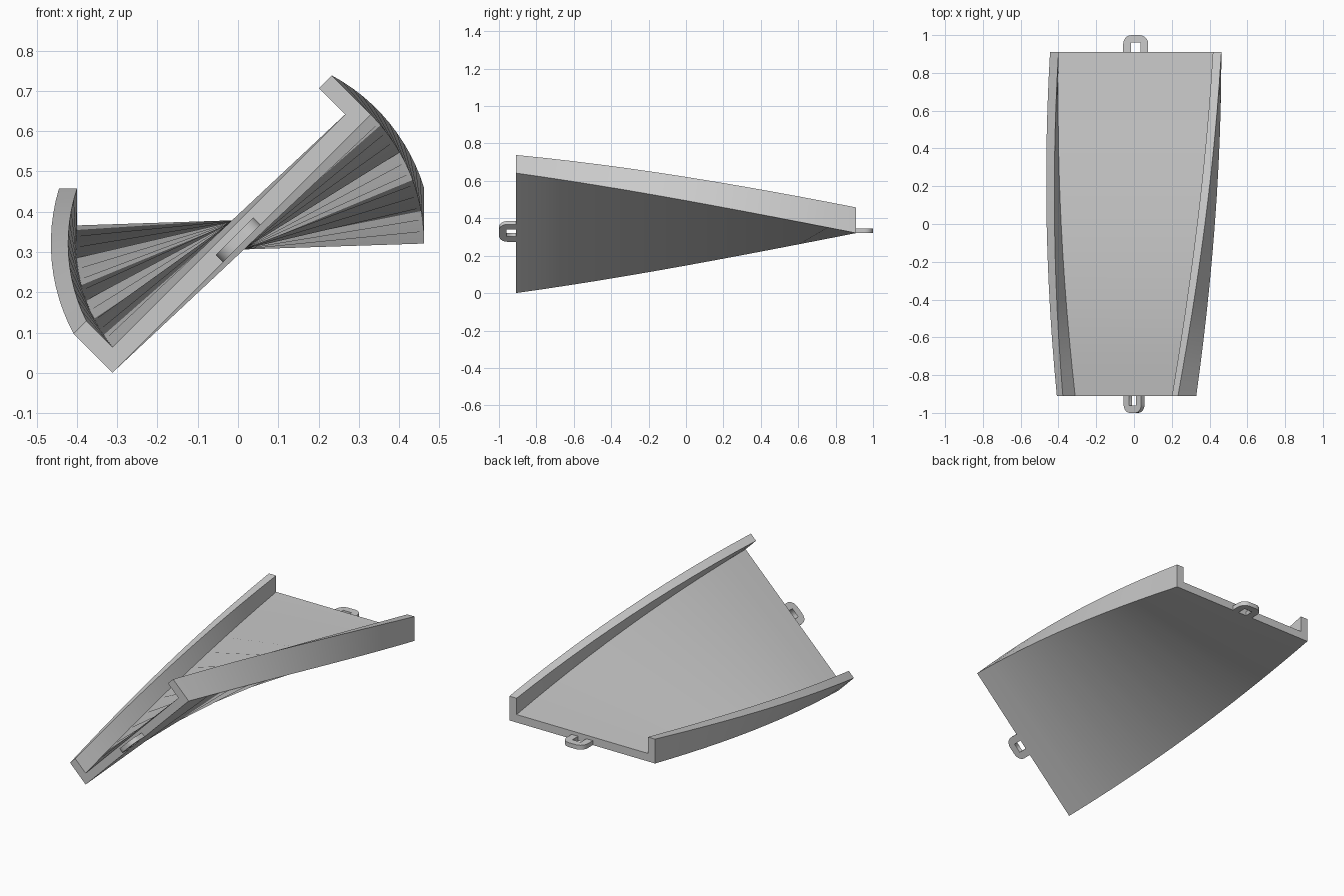
import bpy, bmesh
from math import sin, cos, pi, radians

if "Cube" in bpy.data.objects:
    bpy.data.objects.remove(bpy.data.objects["Cube"])

CX, CZ = 0.009, 0.321      # twist axis: centre of the channel underside
HALF, LEN = 0.4535, 0.91   # half width, half length
TWIST = radians(45)
STEPS = 12


def place(u, y, w, a):
    """Section point (u across, w up) turned by a around the twist axis."""
    return (CX + u * cos(a) - w * sin(a), y, CZ + u * sin(a) + w * cos(a))


def loft(name, rings):
    """Skin closed rings of points and cap both ends."""
    bm = bmesh.new()
    vs = [[bm.verts.new(p) for p in r] for r in rings]
    n = len(rings[0])
    for a, b in zip(vs, vs[1:]):
        for i in range(n):
            j = (i + 1) % n
            bm.faces.new((a[i], a[j], b[j], b[i]))
    bm.faces.new(vs[0][::-1])
    bm.faces.new(vs[-1])
    bmesh.ops.recalc_face_normals(bm, faces=bm.faces)
    me = bpy.data.meshes.new(name)
    bm.to_mesh(me)
    bm.free()
    ob = bpy.data.objects.new(name, me)
    bpy.context.collection.objects.link(ob)
    bpy.ops.object.select_all(action='DESELECT')
    bpy.context.view_layer.objects.active = ob
    ob.select_set(True)
    bpy.ops.object.shade_smooth_by_angle(angle=radians(30))
    return ob


# Twisted U-shaped track
T, H = 0.045, 0.137
right = [(HALF, 0), (HALF, H), (HALF - T, H), (HALF - T, T)]
section = right + [(-u, w) for u, w in reversed(right)]
rings = []
for k in range(STEPS + 1):
    t = k / STEPS
    rings.append([place(u, -LEN + 2 * LEN * t, w, TWIST * (1 - t)) for u, w in section])
loft("twisted_track", rings)


# Connector loops: flat U-shaped links at both ends
def link(name, side, angle):
    outer_w, inner_w, reach, hole, r = 0.066, 0.026, 0.09, 0.05, 0.045
    path = [((outer_w, 0), (inner_w, 0))]
    for i in range(6):
        b = pi / 2 * i / 5
        path.append(((outer_w - r + r * cos(b), reach - r + r * sin(b)), (inner_w, hole)))
    path += [((-o[0], o[1]), (-n[0], n[1])) for o, n in reversed(path)]
    rings = []
    for (ou, od), (iu, idp) in path:
        # small fan of inner points keeps every ring a proper quad
        idp = idp if od else 0
        rings.append([place(ou, side * (LEN + od), 0, angle),
                      place(ou, side * (LEN + od), 0.025, angle),
                      place(iu, side * (LEN + idp), 0.025, angle),
                      place(iu, side * (LEN + idp), 0, angle)])
    ob = loft(name, rings)
    # merge the coincident inner corner points
    bm = bmesh.new()
    bm.from_mesh(ob.data)
    bmesh.ops.remove_doubles(bm, verts=bm.verts, dist=1e-4)
    bmesh.ops.recalc_face_normals(bm, faces=bm.faces)
    bm.to_mesh(ob.data)
    bm.free()


link("back_connector_loop", 1, 0)
link("front_connector_loop", -1, TWIST)
